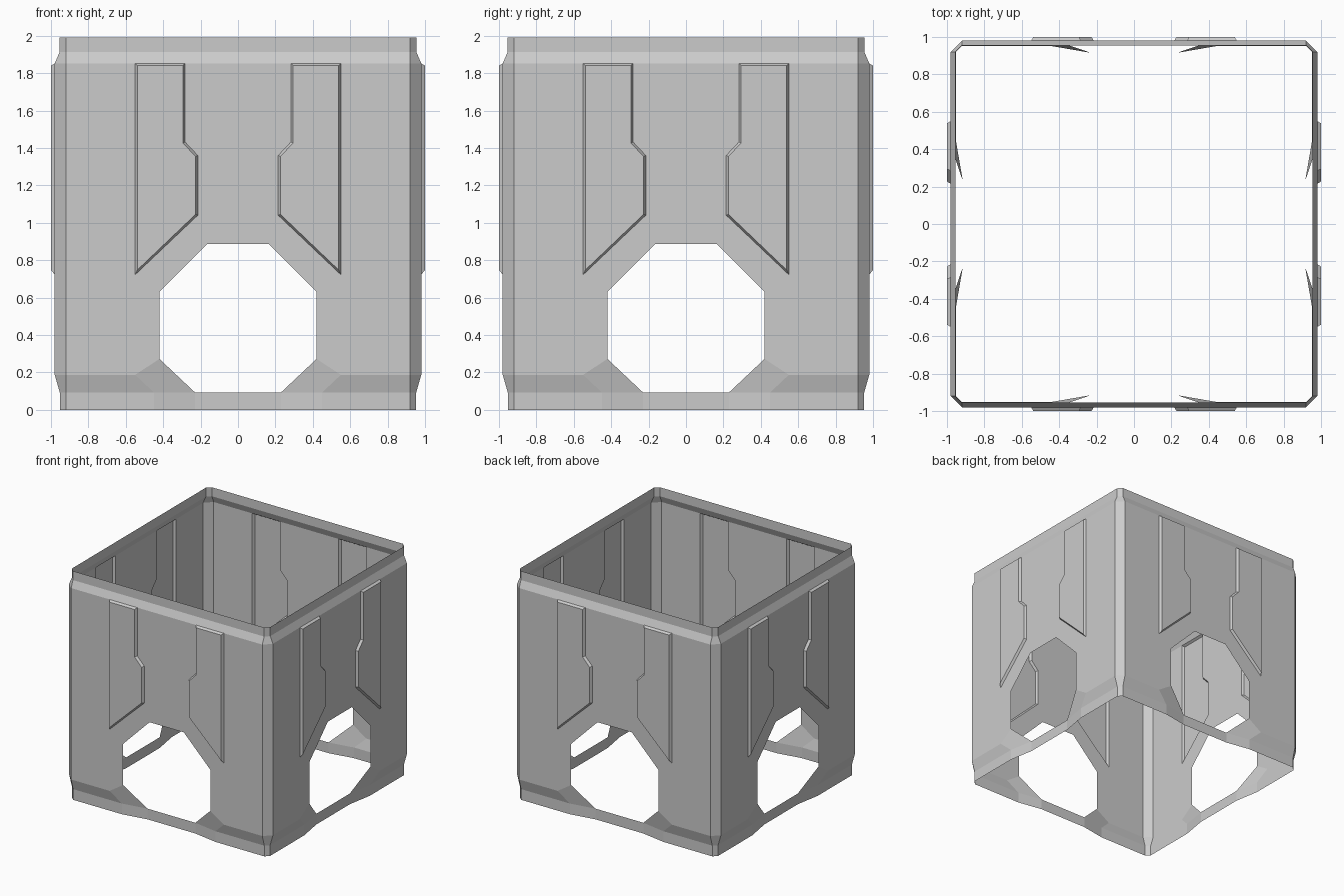
import bpy, bmesh
from mathutils import Matrix
from math import pi

if "Cube" in bpy.data.objects:
    bpy.data.objects.remove(bpy.data.objects["Cube"])

# Vertical profile of the sheet wall: (distance from axis, height)
PROFILE = [(0.953, 0.0), (0.953, 0.093), (0.98, 0.187),
           (0.98, 1.852), (0.954, 1.912), (0.954, 1.99)]
BASE, LIP, FOOT, SHOULDER, NECK, TOP = PROFILE
EDGE = 0.92        # where the flat wall meets the corner chamfer
DENT = 0.915       # the skirt steps inward below the opening
FACE = 1.0         # outer plane of the raised panels


def flat(points, d):
    return [(x, -d, z) for x, z in points]


def build(name, halves, corners=()):
    """Mirror the half-wall faces in x, then repeat around four sides."""
    bm = bmesh.new()
    mirrored = [[(-x, y, z) for x, y, z in f] for f in halves]
    for f in list(halves) + mirrored + list(corners):
        bm.faces.new([bm.verts.new(p) for p in f])
    bm.normal_update()
    for f in bm.faces:                       # face outward
        if f.normal.y > 0:
            f.normal_flip()
    source = bm.verts[:] + bm.edges[:] + bm.faces[:]
    for i in range(1, 4):
        copy = bmesh.ops.duplicate(bm, geom=source)["geom"]
        bmesh.ops.rotate(bm, matrix=Matrix.Rotation(i * pi / 2, 3, 'Z'),
                         verts=[v for v in copy if isinstance(v, bmesh.types.BMVert)])
    bmesh.ops.remove_doubles(bm, verts=bm.verts[:], dist=0.0005)
    mesh = bpy.data.meshes.new(name)
    bm.to_mesh(mesh)
    bm.free()
    bpy.context.collection.objects.link(bpy.data.objects.new(name, mesh))


# Panel outlines: where it leaves the wall, and its raised face
outer = [(0.55, SHOULDER[1]), (0.55, 0.722), (0.215, 1.04),
         (0.215, 1.36), (0.283, 1.432), (0.283, SHOULDER[1])]
inner = [(0.538, 1.84), (0.538, 0.748), (0.227, 1.045),
         (0.227, 1.355), (0.295, 1.427), (0.295, 1.84)]

# Main walls with opening, panel notches and chamfered corners
opening = [(0, 0.887), (0.165, 0.887), (0.42, 0.63), (0.42, 0.272)]
wall = flat(opening + [(0.55, FOOT[1]), (EDGE, FOOT[1]), (EDGE, SHOULDER[1])]
            + outer + [(0, SHOULDER[1])], FOOT[0])
corners = [[(EDGE, -d0, z0), (d0, -EDGE, z0), (d1, -EDGE, z1), (EDGE, -d1, z1)]
           for (d0, z0), (d1, z1) in zip(PROFILE, PROFILE[1:])]
build("wall_shell", [wall], corners)

# Top rim: sloped shoulder and upright lip
rim = [[(0, -a[0], a[1]), (EDGE, -a[0], a[1]), (EDGE, -b[0], b[1]), (0, -b[0], b[1])]
       for a, b in ((SHOULDER, NECK), (NECK, TOP))]
build("top_rim", rim)

# Base skirt: upright strip dented under the opening, slope, and opening facet
plan = [(0, DENT), (0.23, DENT), (0.45, BASE[0]), (EDGE, BASE[0])]
skirt = [[(x0, -d0, 0), (x1, -d1, 0), (x1, -d1, LIP[1]), (x0, -d0, LIP[1])]
         for (x0, d0), (x1, d1) in zip(plan, plan[1:])]
c, d = (0.45, -LIP[0], LIP[1]), (0.55, -FOOT[0], FOOT[1])
skirt.append([c, (EDGE, -LIP[0], LIP[1]), (EDGE, -FOOT[0], FOOT[1]), d])
skirt.append([c, d, (0.42, -FOOT[0], 0.272), (0.23, -DENT, LIP[1])])
build("base_skirt", skirt)

# Raised panels: face plus bevelled sides
o, n = flat(outer, FOOT[0]), flat(inner, FACE)
panels = [n] + [[o[i - 1], o[i], n[i], n[i - 1]] for i in range(len(o))]
build("raised_panels", panels)
